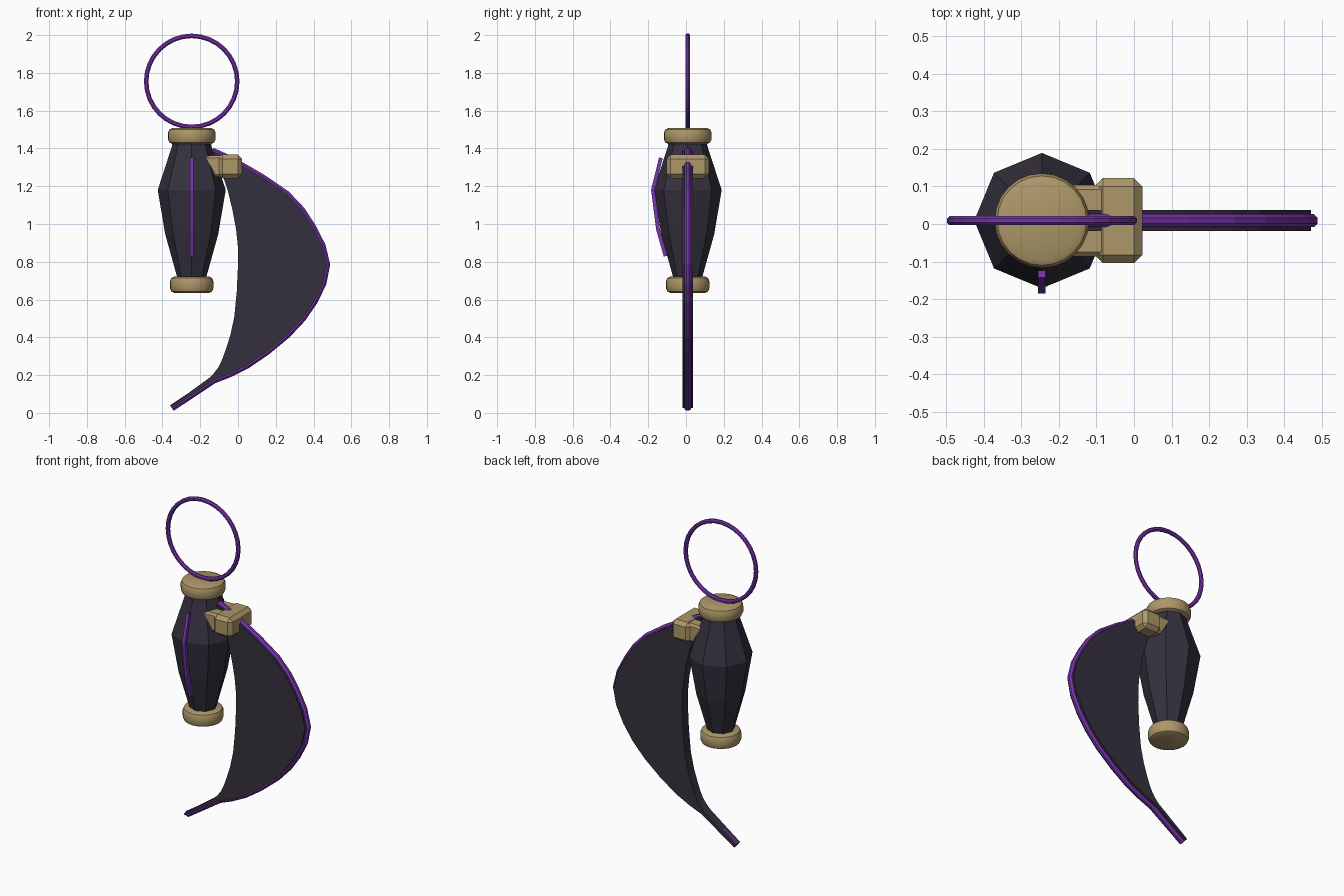
import bpy, bmesh, math
from mathutils import Vector

if "Cube" in bpy.data.objects:
    bpy.data.objects.remove(bpy.data.objects["Cube"])

CX, CY = -0.245, 0.009   # lantern axis / depth centre


def material(name, rgb):
    m = bpy.data.materials.new(name)
    m.diffuse_color = (*rgb, 1)
    m.use_nodes = True
    m.node_tree.nodes["Principled BSDF"].inputs["Base Color"].default_value = m.diffuse_color
    return m


DARK = material("dark", (0.035, 0.030, 0.048))
PURPLE = material("purple", (0.19, 0.035, 0.42))
GOLD = material("gold", (0.42, 0.31, 0.14))


def finish(name, bm, mat, smooth=None, bevel=0, segments=1):
    bmesh.ops.recalc_face_normals(bm, faces=bm.faces[:])
    me = bpy.data.meshes.new(name)
    bm.to_mesh(me)
    bm.free()
    ob = bpy.data.objects.new(name, me)
    bpy.context.collection.objects.link(ob)
    me.materials.append(mat)
    if bevel:
        b = ob.modifiers.new("bevel", 'BEVEL')
        b.width, b.segments = bevel, segments
        b.limit_method = 'ANGLE'
    if smooth:
        bpy.ops.object.select_all(action='DESELECT')
        bpy.context.view_layer.objects.active = ob
        ob.select_set(True)
        bpy.ops.object.shade_smooth_by_angle(angle=math.radians(smooth))
    return ob


def lathe(name, profile, sides, mat, smooth=None):
    bm = bmesh.new()
    rings = [[bm.verts.new((CX + r * math.cos(2 * math.pi * i / sides),
                            CY + r * math.sin(2 * math.pi * i / sides), z))
              for i in range(sides)] for r, z in profile]
    for a, b in zip(rings, rings[1:]):
        for i in range(sides):
            j = (i + 1) % sides
            bm.faces.new((a[i], a[j], b[j], b[i]))
    bm.faces.new(rings[0])
    bm.faces.new(rings[-1])
    return finish(name, bm, mat, smooth)


def plate(name, outline, y0, y1, mat, bevel=0):
    bm = bmesh.new()
    f = bm.faces.new([bm.verts.new((x, y0, z)) for x, z in outline])
    ext = bmesh.ops.extrude_face_region(bm, geom=[f])["geom"]
    bmesh.ops.translate(bm, vec=(0, y1 - y0, 0),
                        verts=[v for v in ext if isinstance(v, bmesh.types.BMVert)])
    return finish(name, bm, mat, bevel=bevel)


def tube(name, pts, radius, sides, mat, side_axis, closed=False):
    # sweep a small polygon along a planar path; side_axis is the plane normal
    bm = bmesh.new()
    pts, n, rings = [Vector(p) for p in pts], len(pts), []
    side = Vector(side_axis)
    for k, p in enumerate(pts):
        nxt = pts[(k + 1) % n] if closed else pts[min(k + 1, n - 1)]
        prv = pts[k - 1] if closed else pts[max(k - 1, 0)]
        up = side.cross((nxt - prv).normalized())
        ang = [2 * math.pi * (i + 0.5) / sides for i in range(sides)]
        rings.append([bm.verts.new(p + radius * (math.cos(a) * side + math.sin(a) * up))
                      for a in ang])
    for k in range(n if closed else n - 1):
        a, b = rings[k], rings[(k + 1) % n]
        for i in range(sides):
            j = (i + 1) % sides
            bm.faces.new((a[i], a[j], b[j], b[i]))
    if not closed:
        bm.faces.new(rings[0])
        bm.faces.new(rings[-1])
    return finish(name, bm, mat)


def smooth_path(pts, steps=2):
    # Catmull-Rom subdivision of a 2D path
    p = [Vector(q) for q in pts]
    p = [2 * p[0] - p[1]] + p + [2 * p[-1] - p[-2]]
    out = []
    for a, b, c, d in zip(p, p[1:], p[2:], p[3:]):
        for s in range(steps):
            t = s / steps
            out.append(0.5 * (2 * b + (c - a) * t + (2 * a - 5 * b + 4 * c - d) * t * t
                              + (3 * b - a - 3 * c + d) * t ** 3))
    return [tuple(q) for q in out] + [tuple(p[-2])]


# Faceted grip
lathe("grip_body", [(0.072, 0.70), (0.14, 0.945), (0.18, 1.18), (0.105, 1.41), (0.10, 1.44)], 8, DARK)

# Rounded end caps
for name, r, z0, z1 in (("top_cap", 0.126, 1.424, 1.508), ("bottom_cap", 0.115, 0.635, 0.722)):
    lathe(name, [(r - 0.024, z0), (r - 0.007, z0 + 0.008), (r, z0 + 0.025),
                 (r, z1 - 0.025), (r - 0.007, z1 - 0.008), (r - 0.024, z1)], 24, GOLD, 35)

# Finger ring
tube("finger_ring", [(CX + 0.241 * math.cos(2 * math.pi * i / 32), CY,
                      1.755 + 0.241 * math.sin(2 * math.pi * i / 32)) for i in range(32)],
     0.013, 8, PURPLE, (0, 1, 0), closed=True)

# Thin inlay along the front edge of the grip
tube("grip_inlay", [(CX, -0.133, 1.35), (CX, -0.175, 1.18), (CX, -0.148, 0.97), (CX, -0.108, 0.83)],
     0.014, 4, PURPLE, (1, 0, 0))

# Curved blade with trim along its outer edge
outer = smooth_path([(-0.137, 1.387), (0.005, 1.318), (0.258, 1.158), (0.395, 0.985), (0.471, 0.785),
                     (0.403, 0.588), (0.26, 0.412), (0.045, 0.25), (-0.13, 0.172)])
outer.append((-0.35, 0.026))
inner = smooth_path([(-0.15, 0.187), (-0.105, 0.24), (-0.065, 0.335), (-0.02, 0.505), (0, 0.785),
                     (-0.01, 0.97), (-0.055, 1.18), (-0.10, 1.30)])
plate("blade", outer + [(-0.358, 0.036)] + inner, CY - 0.028, CY + 0.028, DARK)
tube("blade_trim", [(x, CY, z) for x, z in outer], 0.019, 8, PURPLE, (0, 1, 0))

# Clamp joining blade and grip: tapered arm plus block
plate("clamp_arm", [(-0.19, 1.36), (-0.04, 1.365), (-0.04, 1.25), (-0.125, 1.25)],
      CY - 0.095, CY + 0.095, GOLD, 0.012)
plate("clamp_block", [(-0.105, 1.367), (0.022, 1.367), (0.022, 1.242), (-0.105, 1.242)],
      CY - 0.113, CY + 0.113, GOLD, 0.022)
